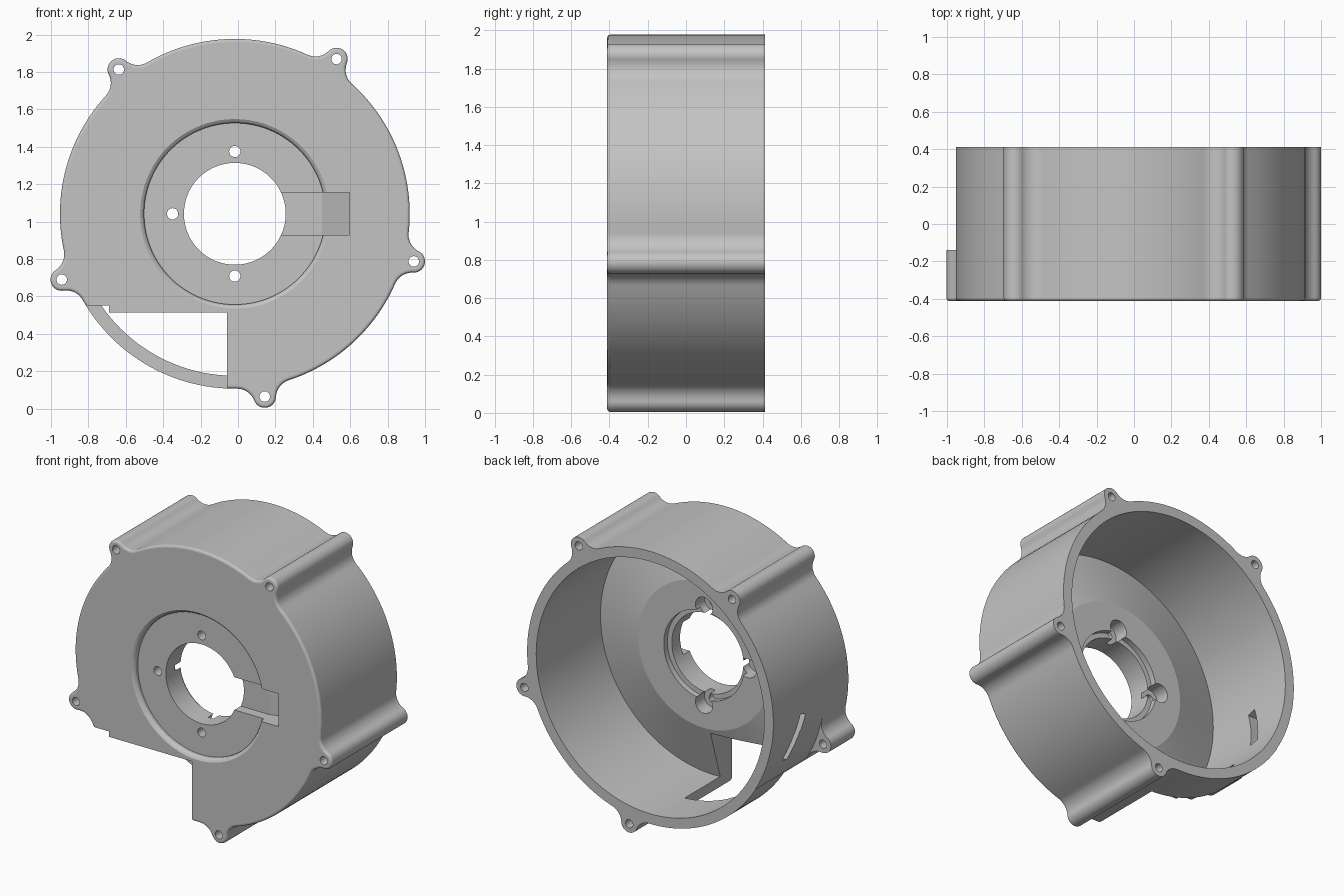
import bpy, bmesh
from math import sin, cos, acos, atan2, pi, radians
from mathutils import Vector, Matrix

cube = bpy.data.objects.get("Cube")
if cube:
    bpy.data.objects.remove(cube, do_unlink=True)

CX, CZ = -0.017, 1.042         # axis of the housing
FRONT, BACK = -0.412, 0.412
R, EAR_R, EAR_D, FILLET = 0.935, 0.06, 0.99, 0.10

grey = bpy.data.materials.new("housing grey")
grey.use_nodes = True
colour = (0.55, 0.55, 0.55, 1)
grey.diffuse_color = colour
grey.node_tree.nodes["Principled BSDF"].inputs["Base Color"].default_value = colour


def finish(bm, name):
    bmesh.ops.recalc_face_normals(bm, faces=bm.faces)
    me = bpy.data.meshes.new(name)
    bm.to_mesh(me)
    bm.free()
    me.materials.append(grey)
    ob = bpy.data.objects.new(name, me)
    bpy.context.collection.objects.link(ob)
    return ob


def prism(name, pts, lo, hi, axis="y", bevel=0):
    """Extrude an outline along y (points are x, z) or z (points are x, y)."""
    bm = bmesh.new()
    place = (lambda p, h: (p[0], h, p[1])) if axis == "y" else (lambda p, h: (p[0], p[1], h))
    low = [bm.verts.new(place(p, lo)) for p in pts]
    high = [bm.verts.new(place(p, hi)) for p in pts]
    rim = list(bm.faces.new(low).edges)
    bm.faces.new(high[::-1])
    for i in range(len(pts)):
        bm.faces.new((low[i - 1], low[i], high[i], high[i - 1]))
    bmesh.ops.recalc_face_normals(bm, faces=bm.faces)
    if bevel:
        bmesh.ops.bevel(bm, geom=rim, offset=bevel, segments=3, profile=0.5, affect="EDGES")
    return finish(bm, name)


def lathe(name, profile, x=CX, z=CZ, steps=128):
    """Revolve (radius, y) points about the y direction."""
    bm = bmesh.new()
    vs = [bm.verts.new((r, y, 0)) for r, y in profile]
    es = [bm.edges.new(pair) for pair in zip(vs, vs[1:])]
    bmesh.ops.spin(bm, geom=vs + es, cent=(0, 0, 0), axis=(0, 1, 0),
                   angle=2 * pi, steps=steps)
    bmesh.ops.remove_doubles(bm, verts=bm.verts, dist=1e-5)
    bmesh.ops.translate(bm, verts=bm.verts, vec=(x, 0, z))
    return finish(bm, name)


def polar(c, r, a):
    return Vector((c[0] + r * cos(a), c[1] + r * sin(a)))


def arc(c, r, a0, a1, n):
    return [polar(c, r, a0 + (a1 - a0) * i / n) for i in range(n + 1)]


C = Vector((CX, CZ))
# half angle between an ear and the centre of its blending fillet
PHI = acos((EAR_D**2 + (R + FILLET)**2 - (EAR_R + FILLET)**2) / (2 * EAR_D * (R + FILLET)))


def ear(a):
    """Fillet, rounded tip and fillet of one screw ear, counter-clockwise."""
    e = polar(C, EAR_D, a)
    f0, f1 = polar(C, R + FILLET, a - PHI), polar(C, R + FILLET, a + PHI)

    def toward(p, q):
        return atan2(q.y - p.y, q.x - p.x)

    def sweep(c, r, start, end, sign, n):
        turn = ((end - start) * sign) % (2 * pi)
        return arc(c, r, start, start + sign * turn, n)

    return (sweep(f0, FILLET, toward(f0, C), toward(f0, e), -1, 10)
            + sweep(e, EAR_R, toward(e, f0), toward(e, f1), 1, 20)[1:-1]
            + sweep(f1, FILLET, toward(f1, e), toward(f1, C), -1, 10))


# Drum with five screw ears
short_ear = radians(200.8)
ears = [radians(a) for a in (-80.7, -14.9, 56.7, 128.8)] + [short_ear]
outline = []
for a, following in zip(ears, ears[1:] + [ears[0] + 2 * pi]):
    outline += ear(a)
    n = max(6, int((following - a) * 22))
    outline += arc(C, R, a + PHI, following - PHI, n)[1:-1]
housing = prism("fan_housing", outline, FRONT, BACK, bevel=0.016)

cutters = []

# Hollow with a conical floor, inner step and central opening
cutters.append(lathe("cavity", [(0, 0.6), (0.866, 0.6), (0.866, -0.285), (0.5, -0.17),
                                (0.305, -0.17), (0.305, -0.21), (0.272, -0.21),
                                (0.272, -0.6), (0, -0.6)]))

# Round recess in the front, with a softened lip
cutters.append(lathe("front_recess", [(0, -0.5), (0.515, -0.5), (0.515, -0.418), (0.493, -0.403),
                                      (0.485, -0.39), (0.485, -0.37), (0, -0.37)]))

# Cable channel with a sloping end
channel = [(0.1, -0.55), (0.595, -0.55), (0.595, -0.25), (0.45, -0.3), (0.1, -0.3)]
cutters.append(prism("cable_channel", channel, 0.93, 1.155, "z"))

# Stepped outlet cut from the front
outlet = [(-0.06, -0.2), (-0.06, 0.515), (-0.69, 0.515), (-0.69, 0.552), (-1.2, 0.552), (-1.2, -0.2)]
cutters.append(prism("outlet", outlet, -0.56, 0.1))

# Space behind the ear that stops short
half = PHI + 0.03
behind = (arc(C, R - 0.002, short_ear - half, short_ear + half, 16)
          + arc(C, 1.15, short_ear + half, short_ear - half, 4))
cutters.append(prism("short_ear_end", behind, -0.14, 0.58))

# Screw holes through the ears
for a in ears:
    p = polar(C, EAR_D, a)
    drill = [(0, -0.65), (0.028, -0.65), (0.028, 0.65), (0, 0.65)]
    cutters.append(lathe("ear_hole", drill, p.x, p.y, 32))

# Counterbored screw holes around the opening
for a in (pi / 2, pi, -pi / 2):
    p = polar(C, 0.333, a)
    drill = [(0, -0.62), (0.03, -0.62), (0.03, -0.27), (0.065, -0.27), (0.065, 0.01), (0, 0.01)]
    cutters.append(lathe("hub_hole", drill, p.x, p.y, 32))

# Slanted slit through the side wall
slit = bmesh.new()
bmesh.ops.create_cube(slit, size=1)
bmesh.ops.scale(slit, vec=(0.3, 0.06, 0.31), verts=slit.verts)
bmesh.ops.rotate(slit, matrix=Matrix.Rotation(radians(20), 3, "X"), verts=slit.verts)
bmesh.ops.translate(slit, vec=(-0.92, 0.14, 0.84), verts=slit.verts)
cutters.append(finish(slit, "side_slit"))

# Cut everything in one exact step
bpy.ops.object.select_all(action="DESELECT")
for cutter in cutters:
    cutter.select_set(True)
bpy.context.view_layer.objects.active = cutters[0]
bpy.ops.object.join()
mod = housing.modifiers.new("openings", "BOOLEAN")
mod.operation, mod.solver, mod.use_self = "DIFFERENCE", "EXACT", True
mod.object = cutters[0]
bpy.ops.object.select_all(action="DESELECT")
housing.select_set(True)
bpy.context.view_layer.objects.active = housing
bpy.ops.object.modifier_apply(modifier=mod.name)
bpy.data.objects.remove(cutters[0], do_unlink=True)

# Smooth shading with crisp edges
bpy.ops.object.shade_smooth_by_angle(angle=radians(13))
